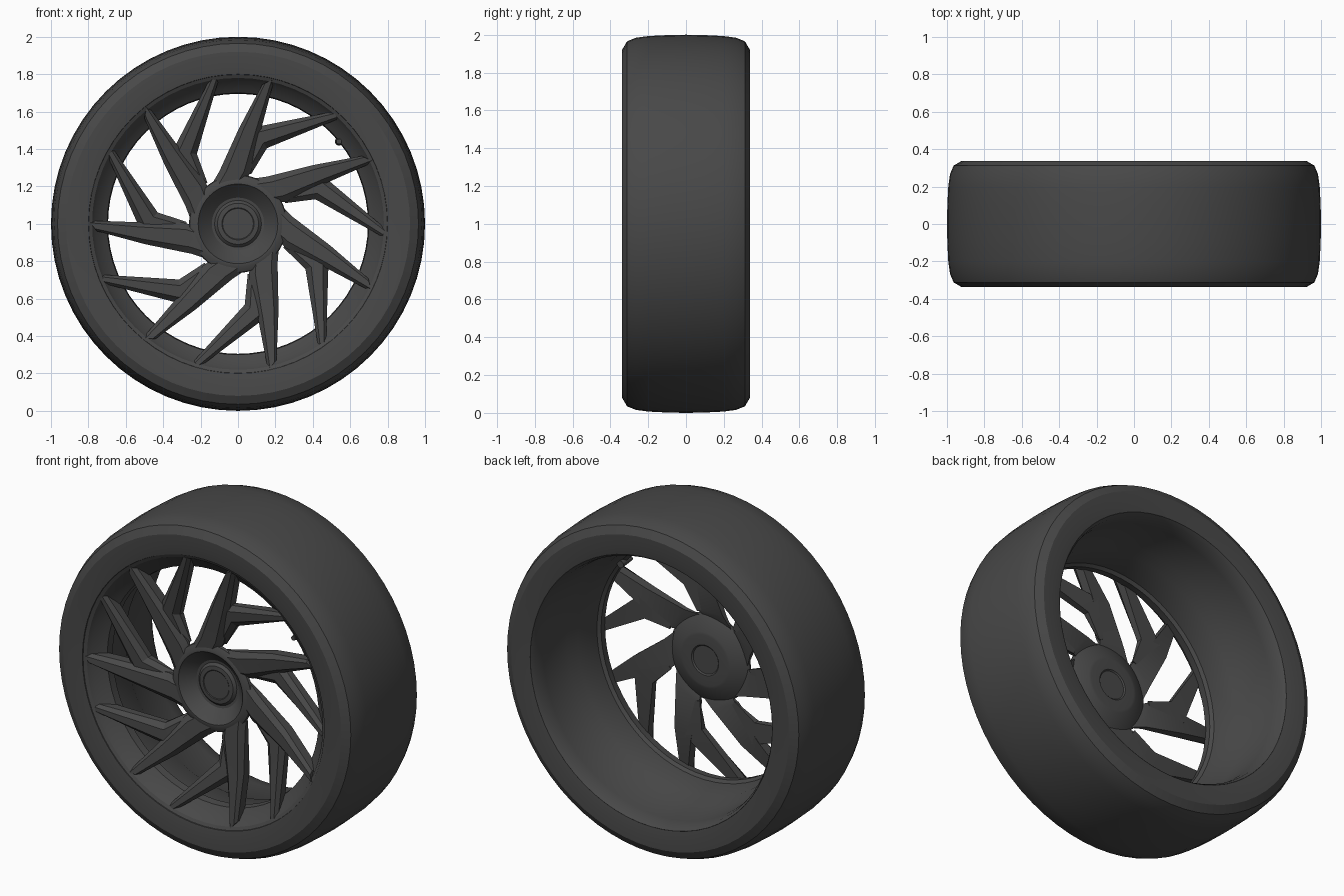
import bpy, bmesh, math
from mathutils import Matrix, Vector

cube = bpy.data.objects.get("Cube")
if cube:
    bpy.data.objects.remove(cube, do_unlink=True)

grey = bpy.data.materials.new("dark_grey")
grey.use_nodes = True
colour = (0.065, 0.065, 0.065, 1)
grey.diffuse_color = colour
bsdf = next(n for n in grey.node_tree.nodes if n.type == "BSDF_PRINCIPLED")
bsdf.inputs["Base Color"].default_value = colour
bsdf.inputs["Roughness"].default_value = 0.7

CENTRE = Vector((0, 0, 1))


def finish(name, bm, angle):
    bmesh.ops.recalc_face_normals(bm, faces=bm.faces)
    mesh = bpy.data.meshes.new(name)
    bm.to_mesh(mesh)
    bm.free()
    mesh.materials.append(grey)
    obj = bpy.data.objects.new(name, mesh)
    obj.location = CENTRE
    bpy.context.collection.objects.link(obj)
    bpy.ops.object.select_all(action="DESELECT")
    obj.select_set(True)
    bpy.context.view_layer.objects.active = obj
    bpy.ops.object.shade_smooth_by_angle(angle=math.radians(angle))
    return obj


def lathe(name, profile, closed=True, steps=64, angle=30):
    """Turn (radius, y) points around the axle."""
    bm = bmesh.new()
    verts = [bm.verts.new((r, y, 0)) for r, y in profile]
    edges = [bm.edges.new(pair) for pair in zip(verts, verts[1:])]
    if closed:
        edges.append(bm.edges.new((verts[-1], verts[0])))
    bmesh.ops.spin(bm, geom=verts + edges, cent=(0, 0, 0), axis=(0, 1, 0),
                   angle=math.tau, steps=steps, use_merge=True)
    bmesh.ops.remove_doubles(bm, verts=bm.verts, dist=0.0001)
    return finish(name, bm, angle)


def add_arm(bm, stations, turn, inset):
    """Loft a bevelled bar through (left, right, front, back) stations."""
    rings = []
    for left, right, front, back in stations:
        a, b = Vector(left), Vector(right)
        fa, fb = a.lerp(b, inset), b.lerp(a, inset)
        side = front + 0.025
        ring = [(a, back), (a, side), (fa, front), (fb, front), (b, side), (b, back)]
        rings.append([bm.verts.new(turn @ Vector((p.x, y, p.y))) for p, y in ring])
    for r0, r1 in zip(rings, rings[1:]):
        for i in range(len(r0)):
            j = (i + 1) % len(r0)
            bm.faces.new((r0[i], r0[j], r1[j], r1[i]))
    bm.faces.new(rings[0])
    bm.faces.new(reversed(rings[-1]))


# Tyre: half profile mirrored across the middle plane, creased at the shoulder
half = [(0.797, 0.318), (0.80, 0.328), (0.85, 0.336), (0.92, 0.338),
        (0.965, 0.312), (0.984, 0.265), (0.993, 0.2), (0.998, 0.1)]
lathe("tyre", half + [(1, 0)] + [(r, -y) for r, y in reversed(half)])

# Rim barrel with front lip, stepped well and back edge
lathe("rim", [(0.80, -0.324), (0.78, -0.314), (0.765, -0.29), (0.72, -0.25),
              (0.70, -0.235), (0.695, -0.19), (0.712, -0.175), (0.73, -0.02),
              (0.762, 0.035), (0.775, 0.24), (0.785, 0.305), (0.80, 0.329),
              (0.82, 0.31), (0.82, -0.31)])

# Dished thin hub with its centre cap
lathe("hub", [(0, -0.203), (0.082, -0.203), (0.086, -0.206), (0.11, -0.204),
              (0.125, -0.19), (0.14, -0.192), (0.205, -0.25), (0.213, -0.26),
              (0.228, -0.26), (0.258, -0.245), (0.262, -0.23), (0.25, -0.222),
              (0.165, -0.182), (0.15, -0.18), (0.09, -0.18), (0.083, -0.187),
              (0, -0.187)], closed=False, steps=48)

# Seven long swept spokes, each with a side branch
LONG = [((-0.15, 0.195), (0.05, 0.245), -0.255, -0.225),
        ((-0.1, 0.28), (0.07, 0.28), -0.26, -0.205),
        ((0.005, 0.51), (0.125, 0.51), -0.28, -0.2),
        ((0.13, 0.745), (0.195, 0.775), -0.32, -0.24)]
BRANCH = [((-0.01, 0.31), (0.07, 0.265), -0.235, -0.205),
          ((0.08, 0.515), (0.155, 0.405), -0.26, -0.2),
          ((0.51, 0.6), (0.535, 0.56), -0.318, -0.24)]
COUNT = 7
for name, stations, inset in (("long_spokes", LONG, 0.22), ("branch_spokes", BRANCH, 0.25)):
    bm = bmesh.new()
    for i in range(COUNT):
        add_arm(bm, stations, Matrix.Rotation(math.tau * i / COUNT, 3, "Y"), inset)
    finish(name, bm, 20)

# Valve stem standing off the rim
bm = bmesh.new()
place = Matrix.Translation((0.54, -0.2, 0.44)) @ Matrix.Rotation(math.pi / 2, 4, "X")
bmesh.ops.create_cone(bm, cap_ends=True, segments=12, radius1=0.022, radius2=0.014,
                      depth=0.1, matrix=place)
finish("valve_stem", bm, 30)
